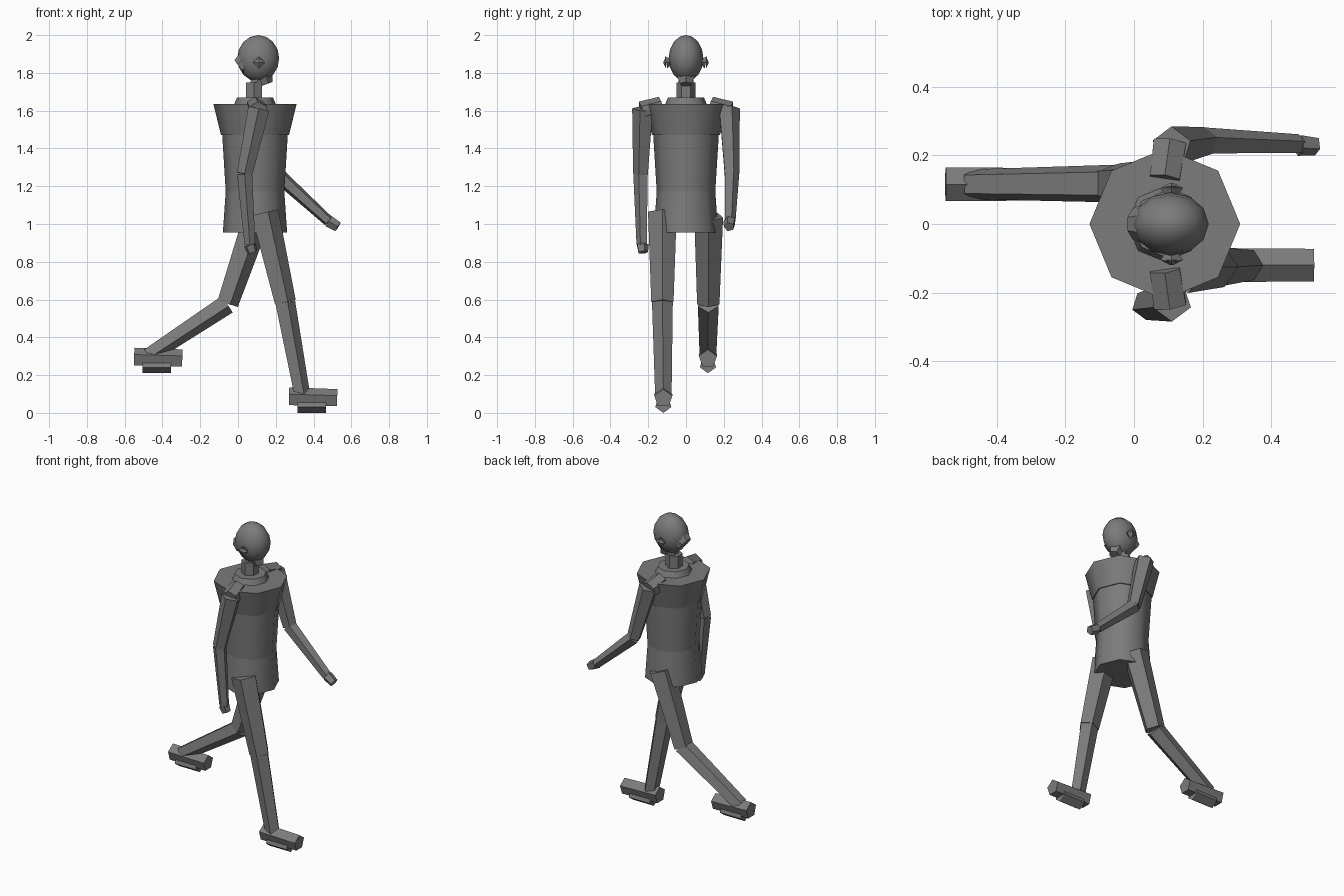
import bpy
import math
from mathutils import Vector

cube = bpy.data.objects.get("Cube")
if cube:
    bpy.data.objects.remove(cube, do_unlink=True)

grey = bpy.data.materials.new("dark_grey")
grey.use_nodes = True
COLOUR = (0.2, 0.2, 0.2, 1)
grey.diffuse_color = COLOUR
grey.node_tree.nodes["Principled BSDF"].inputs["Base Color"].default_value = COLOUR


def finish(obj, smooth=False):
    obj.data.materials.append(grey)
    if smooth:
        bpy.ops.object.select_all(action='DESELECT')
        obj.select_set(True)
        bpy.context.view_layer.objects.active = obj
        bpy.ops.object.shade_smooth_by_angle(angle=math.radians(50))
    return obj


def prism(name, start, end, r0, r1, sides=5, roll=90, smooth=False):
    """Tapered prism between two points; roll turns its first corner from the y axis."""
    a, b = Vector(start), Vector(end)
    d = (b - a).normalized()
    ref = Vector((0, 1, 0)) if abs(d.y) < 0.8 else Vector((1, 0, 0))
    u = (ref - d * ref.dot(d)).normalized()
    v = d.cross(u)
    verts = []
    for centre, r in ((a, r0), (b, r1)):
        for i in range(sides):
            t = math.radians(roll) + math.tau * i / sides
            verts.append(centre + r * (u * math.cos(t) + v * math.sin(t)))
    faces = [(i, (i + 1) % sides, sides + (i + 1) % sides, sides + i) for i in range(sides)]
    faces += [tuple(reversed(range(sides))), tuple(range(sides, 2 * sides))]
    mesh = bpy.data.meshes.new(name)
    mesh.from_pydata(verts, [], faces)
    mesh.update()
    obj = bpy.data.objects.new(name, mesh)
    bpy.context.collection.objects.link(obj)
    return finish(obj, smooth)


# Torso: stacked octagonal sections
CX = 0.09
for name, z0, z1, r0, r1 in (
    ("pelvis", 0.955, 1.175, 0.17, 0.155),
    ("waist", 1.17, 1.48, 0.155, 0.174),
    ("chest", 1.47, 1.635, 0.18, 0.22),
    ("collar", 1.63, 1.67, 0.112, 0.095),
):
    prism(name, (CX, 0, z0), (CX, 0, z1), r0, r1, 8, 0, True)

# Neck and head
prism("neck", (0.085, 0, 1.66), (0.085, 0, 1.75), 0.05, 0.05, 6, 0)
prism("upper_neck", (0.1, 0, 1.74), (0.11, 0, 1.82), 0.04, 0.04, 6, 0)
bpy.ops.mesh.primitive_uv_sphere_add(segments=12, ring_count=8, radius=1,
                                     location=(0.107, 0, 1.877))
head = bpy.context.object
head.name = "head"
head.scale = (0.111, 0.092, 0.123)
finish(head, True)
prism("back_of_head", (0.09, 0, 1.89), (0.008, 0, 1.83), 0.08, 0.05, 8, 22.5)
prism("chin", (0.12, 0, 1.82), (0.15, 0, 1.74), 0.065, 0.035)

for side, s in (("left", 1), ("right", -1)):
    prism(side + "_ear", (0.11, s * 0.08, 1.86), (0.11, s * 0.105, 1.855), 0.015, 0.033, 4, 0)
    prism(side + "_ear_tip", (0.11, s * 0.105, 1.855), (0.11, s * 0.12, 1.855), 0.033, 0.005, 4, 0)
    prism(side + "_shoulder", (0.09, s * 0.13, 1.625), (0.105, s * 0.235, 1.595),
          0.05, 0.055, 6, 30)

# Arms: shoulder, elbow, wrist, fingertip
ARMS = {
    "left": ((0.11, 0.225, 1.61), (0.205, 0.24, 1.265), (0.48, 0.232, 1.015), (0.53, 0.228, 0.985)),
    "right": ((0.11, -0.225, 1.61), (0.035, -0.237, 1.265), (0.063, -0.232, 0.89), (0.076, -0.228, 0.85)),
}
for side, (shoulder, elbow, wrist, tip) in ARMS.items():
    roll = 0 if side == "left" else 180
    prism(side + "_upper_arm", shoulder, elbow, 0.06, 0.043, 5, roll)
    prism(side + "_forearm", elbow, wrist, 0.042, 0.03, 5, roll)
    prism(side + "_hand", wrist, tip, 0.033, 0.028, 5, roll + 36)

# Legs: hip, knee, ankle, foot heel point
LEGS = {
    "left": ((0.095, 0.12, 1.04), (-0.06, 0.118, 0.58), (-0.475, 0.116, 0.305), (-0.55, 0.116, 0.293)),
    "right": ((0.135, -0.125, 1.06), (0.245, -0.125, 0.585), (0.335, -0.12, 0.1), (0.27, -0.12, 0.083)),
}
for side, (hip, knee, ankle, heel) in LEGS.items():
    prism(side + "_thigh", hip, knee, 0.08, 0.062)
    prism(side + "_shin", knee, ankle, 0.058, 0.046)
    x, y, z = heel
    prism(side + "_foot", heel, (x + 0.255, y, z - 0.007), 0.052, 0.05)
    prism(side + "_sole", (x + 0.045, y, z - 0.038), (x + 0.195, y, z - 0.038), 0.045, 0.045, 5, -90)
